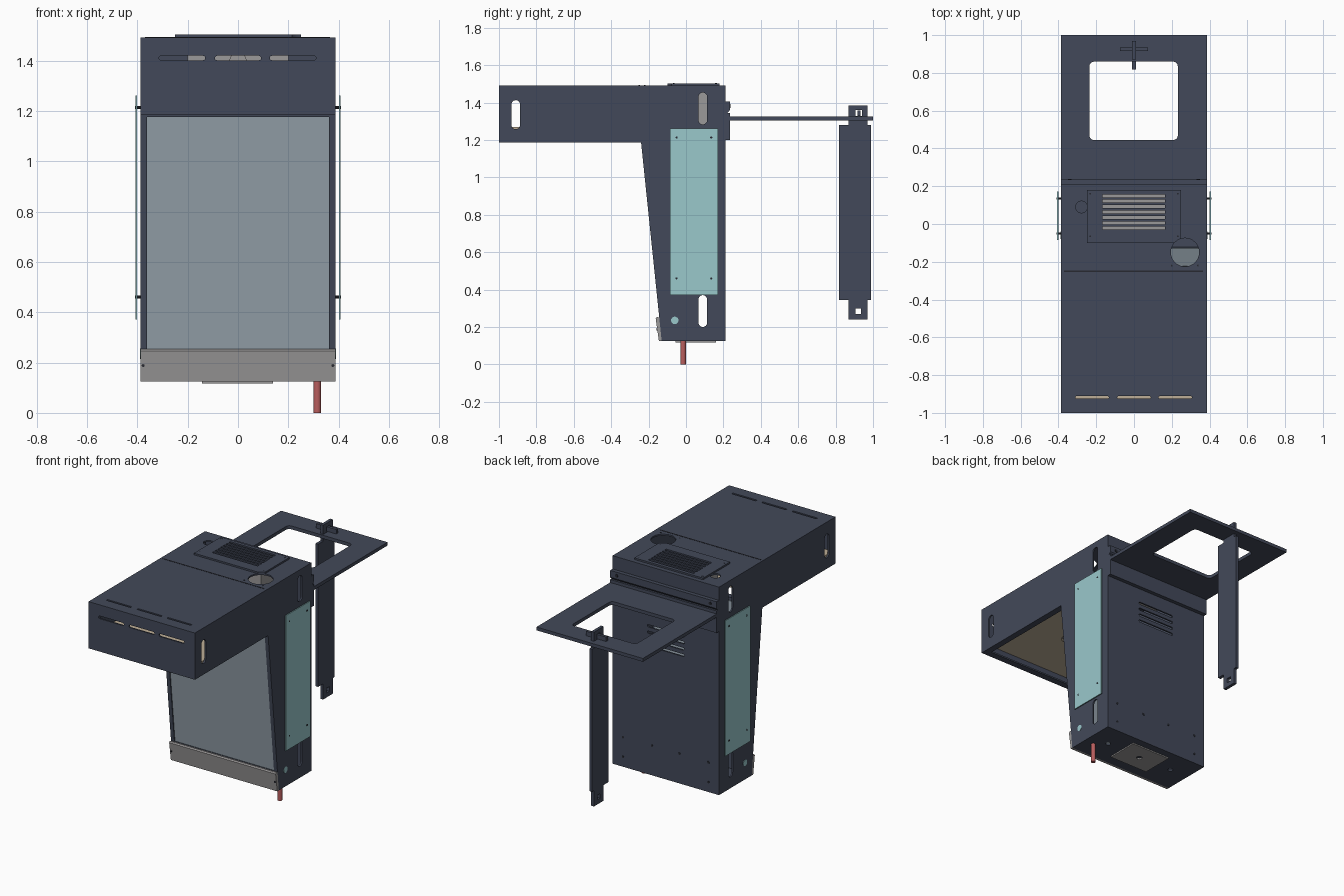
import bpy, bmesh, math

if "Cube" in bpy.data.objects:
    bpy.data.objects.remove(bpy.data.objects["Cube"])


def material(name, r, g, b):
    m = bpy.data.materials.new(name)
    m.diffuse_color = (r, g, b, 1)
    m.use_nodes = True
    m.node_tree.nodes["Principled BSDF"].inputs["Base Color"].default_value = m.diffuse_color
    return m


NAVY = material("navy", 0.055, 0.066, 0.100)
DARK = material("dark", 0.02, 0.022, 0.03)
TEAL = material("teal", 0.32, 0.58, 0.60)
GLASS = material("glass", 0.30, 0.36, 0.41)
GREY = material("grey", 0.33, 0.32, 0.32)
RED = material("red", 0.48, 0.11, 0.11)
TAN = material("tan", 0.52, 0.43, 0.31)

PLACE = {'x': lambda a, b, d: (d, a, b),
         'y': lambda a, b, d: (a, d, b),
         'z': lambda a, b, d: (a, b, d)}


def prism(name, pts, axis, lo, hi, mat=None):
    """Extrude a 2D outline along an axis from lo to hi."""
    bm = bmesh.new()
    rings = [[bm.verts.new(PLACE[axis](a, b, d)) for a, b in pts] for d in (lo, hi)]
    bm.faces.new(rings[0])
    bm.faces.new(rings[1])
    n = len(pts)
    for i in range(n):
        j = (i + 1) % n
        bm.faces.new((rings[0][i], rings[0][j], rings[1][j], rings[1][i]))
    bmesh.ops.recalc_face_normals(bm, faces=bm.faces)
    me = bpy.data.meshes.new(name)
    bm.to_mesh(me)
    bm.free()
    ob = bpy.data.objects.new(name, me)
    bpy.context.collection.objects.link(ob)
    if mat:
        me.materials.append(mat)
    return ob


def rect(a0, a1, b0, b1):
    return [(a0, b0), (a1, b0), (a1, b1), (a0, b1)]


def rounded(ca, cb, w, h, r, seg=6):
    """Rounded rectangle; gives a slot or a circle for large r."""
    pts = []
    for k, (sa, sb) in enumerate([(1, 1), (-1, 1), (-1, -1), (1, -1)]):
        for i in range(seg + 1):
            t = math.pi / 2 * (k + i / seg)
            p = (round(ca + sa * (w / 2 - r) + r * math.cos(t), 5),
                 round(cb + sb * (h / 2 - r) + r * math.sin(t), 5))
            if not pts or p != pts[-1]:
                pts.append(p)
    return pts[:-1] if pts[0] == pts[-1] else pts


def circle(ca, cb, r, n=24):
    return [(ca + r * math.cos(2 * math.pi * i / n), cb + r * math.sin(2 * math.pi * i / n))
            for i in range(n)]


def cut(ob, pts, axis, lo, hi):
    """Cut a prism-shaped opening."""
    c = prism("cutter", pts, axis, lo, hi)
    c.hide_render = True
    mod = ob.modifiers.new("cut", 'BOOLEAN')
    mod.operation, mod.solver, mod.object = 'DIFFERENCE', 'EXACT', c
    new = bpy.data.meshes.new_from_object(ob.evaluated_get(bpy.context.evaluated_depsgraph_get()))
    ob.modifiers.clear()
    ob.data = new
    bpy.data.objects.remove(c)


W = 0.387

# Cabinet: hollow sheet-metal shell with overhanging hood
cabinet = prism("cabinet", [(-1, 1.185), (-1, 1.492), (0.21, 1.492), (0.21, 0.125),
                            (-0.13, 0.125), (-0.24, 1.185)], 'x', -W, W, NAVY)
cut(cabinet, [(-0.99, 1.195), (-0.99, 1.482), (0.20, 1.482), (0.20, 0.135),
              (-0.121, 0.135), (-0.231, 1.195)], 'x', -W + 0.01, W - 0.01)
cut(cabinet, rect(-0.362, 0.362, 0.252, 1.176), 'y', -0.4, -0.1)      # screen opening
cut(cabinet, rect(-0.345, 0.345, -0.955, -0.27), 'z', 1.1, 1.22)      # hood underside
for cy, cz, h in ((-0.91, 1.335, 0.155), (0.09, 1.368, 0.17), (0.09, 0.285, 0.17)):
    cut(cabinet, rounded(cy, cz, 0.046, h, 0.0229), 'x', -0.5, 0.5)   # side hand slots
for cx in (-0.222, 0, 0.218):
    cut(cabinet, rounded(cx, 1.41, 0.184, 0.018, 0.0089, 3), 'y', -1.1, -0.95)
    cut(cabinet, rounded(cx, -0.918, 0.178, 0.013, 0.0064, 3), 'z', 1.4, 1.6)
for i in range(4):                                                    # back vents
    cut(cabinet, rounded(0, 1.10 - 0.042 * i, 0.27, 0.016, 0.0079, 3), 'y', 0.1, 0.3)
cut(cabinet, circle(0.27, -0.15, 0.075, 32), 'z', 1.4, 1.6)
cut(cabinet, circle(-0.278, 0.09, 0.031), 'z', 1.4, 1.6)
cut(cabinet, rect(-0.2, 0.19, -0.05, 0.165), 'z', 1.4, 1.6)
for cx in (-0.25, 0.25):
    cut(cabinet, circle(cx, 0.05, 0.016, 16), 'z', 0.1, 0.15)

# Hood seam
prism("hood_seam", rect(-0.37, 0.365, -0.254, -0.246), 'z', 1.49, 1.4935, DARK)

# Top vent plate
vent = prism("vent_plate", rect(-0.25, 0.25, -0.1, 0.18), 'z', 1.491, 1.503, NAVY)
for i in range(7):
    cut(vent, rect(-0.167, 0.165, -0.03 + 0.0285 * i, -0.014 + 0.0285 * i), 'z', 1.4, 1.6)
cut(vent, circle(0.27, -0.15, 0.075, 32), 'z', 1.4, 1.6)
prism("vent_fan_box", rect(-0.2, 0.2, -0.045, 0.165), 'z', 1.27, 1.465, GREY)

# Screen glass and lower front strip
prism("screen", [(-0.137, 0.252), (-0.233, 1.176), (-0.223, 1.176), (-0.127, 0.252)],
      'x', -0.362, 0.362, GLASS)
prism("front_strip", [(-0.145, 0.125), (-0.162, 0.245), (-0.156, 0.253), (-0.142, 0.25),
                      (-0.129, 0.125)], 'x', -W, W, GREY)

# Lit panel and sensor inside the hood
panel = prism("hood_panel", rect(-0.374, 0.374, -0.985, -0.25), 'z', 1.25, 1.268, TAN)
cut(panel, circle(0, -0.6, 0.06), 'z', 1.2, 1.3)
prism("sensor_housing", [(-0.09, 1.268), (0.09, 1.268), (0.025, 1.425), (-0.025, 1.425)],
      'y', -0.68, -0.52, GREY)
prism("sensor_lens", circle(0, -0.6, 0.05), 'z', 1.24, 1.27, GREY)

# Side panels, their screws and spacers, side buttons
for s, side in ((-1, "left"), (1, "right")):
    def sided(name, pts, a, b, mat):
        prism(side + name, pts, 'x', min(s * a, s * b), max(s * a, s * b), mat)
    sided("_side_panel", rect(-0.085, 0.172, 0.372, 1.262), 0.401, 0.408, TEAL)
    for y in (-0.05, 0.135):
        for z in (0.46, 1.213):
            sided("_panel_spacer", circle(y, z, 0.006, 10), W - 0.002, 0.4095, DARK)
    sided("_button", circle(-0.06, 0.235, 0.02), W - 0.005, W + 0.002, TEAL)
    prism(side + "_strip_screw", circle(s * 0.377, 0.188, 0.006, 10), 'y', -0.158, -0.15, DARK)

# Small screws on the back and the top
for x, z in [(s * 0.31, z) for s in (-1, 1) for z in (0.19, 0.32)] + [(-0.1, 0.32), (0.1, 0.32)]:
    prism("back_screw", circle(x, z, 0.008, 10), 'y', 0.205, 0.212, DARK)
for x in (-0.232, 0.232):
    for y in (-0.065, 0.16):
        prism("vent_screw", circle(x, y, 0.005, 10), 'z', 1.5, 1.504, DARK)
for x in (0.2, 0.338):
    prism("port_screw", circle(x, -0.22, 0.005, 10), 'z', 1.49, 1.4935, DARK)

# Base plate and foot
base = prism("base_plate", rect(-0.143, 0.14, -0.055, 0.16), 'z', 0.117, 0.127, GREY)
cut(base, circle(0, 0.05, 0.018, 16), 'z', 0.1, 0.2)
prism("foot", circle(0.315, -0.015, 0.015, 24), 'z', 0, 0.135, RED)

# Back bracket carrying the shelf
prism("shelf_bracket", [(0.208, 1.2), (0.235, 1.2), (0.235, 1.345), (0.222, 1.345),
                        (0.235, 1.36), (0.235, 1.405), (0.208, 1.405)], 'x', -W, W, NAVY)
for x in (-0.34, 0.34):
    prism("bracket_bolt", circle(x, 1.382, 0.01, 12), 'y', 0.23, 0.238, DARK)

# Shelf with a rounded window
shelf = prism("shelf", rect(-W, W, 0.235, 1.0), 'z', 1.303, 1.325, NAVY)
cut(shelf, rounded(-0.002, 0.652, 0.468, 0.415, 0.025), 'z', 1.2, 1.4)

# Shelf leg with tabs at both ends, and the locking wedge
leg = prism("shelf_leg", [(0.87, 0.24), (0.97, 0.24), (0.97, 0.343), (0.988, 0.343),
                          (0.988, 1.28), (0.97, 1.28), (0.97, 1.385), (0.87, 1.385),
                          (0.87, 1.28), (0.818, 1.28), (0.818, 0.343), (0.87, 0.343)],
            'x', -0.01, 0.01, NAVY)
cut(leg, rect(0.905, 0.935, 0.27, 0.3), 'x', -0.1, 0.1)
cut(leg, rect(0.905, 0.94, 1.327, 1.36), 'x', -0.1, 0.1)
prism("leg_wedge", [(-0.073, 1.327), (0.073, 1.327), (0.073, 1.356), (-0.073, 1.356)],
      'y', 0.916, 0.934, NAVY)

# Smooth the round parts while keeping edges sharp
for ob in list(bpy.data.objects):
    ob.select_set(True)
    bpy.context.view_layer.objects.active = ob
bpy.ops.object.shade_smooth_by_angle(angle=math.radians(30))
